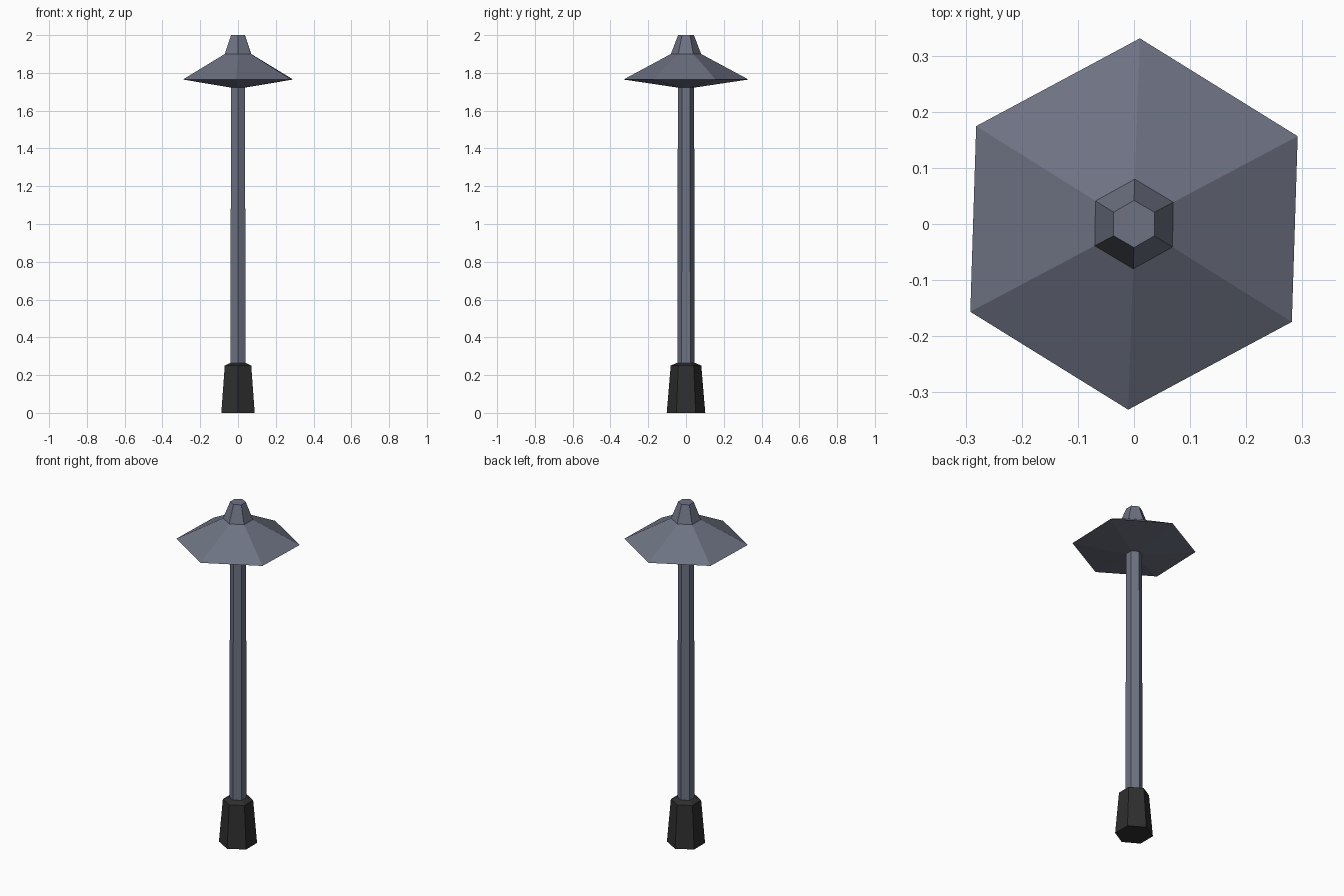
import bpy, bmesh, math

if "Cube" in bpy.data.objects:
    bpy.data.objects.remove(bpy.data.objects["Cube"])


def material(name, rgb):
    m = bpy.data.materials.new(name)
    m.diffuse_color = (*rgb, 1.0)
    m.use_nodes = True
    m.node_tree.nodes["Principled BSDF"].inputs["Base Color"].default_value = m.diffuse_color
    return m


def hex_part(name, rings, mat):
    """Closed six-sided solid from (radius, height, twist in degrees) rings, bottom to top."""
    bm = bmesh.new()
    loops = []
    for r, z, twist in rings:
        angles = [math.radians(90 + twist + 60 * i) for i in range(6)]
        loops.append([bm.verts.new((r * math.cos(a), r * math.sin(a), z)) for a in angles])
    for low, high in zip(loops, loops[1:]):
        for i in range(6):
            j = (i + 1) % 6
            bm.faces.new((low[i], low[j], high[j], high[i]))
    bm.faces.new(loops[0][::-1])
    bm.faces.new(loops[-1])
    bmesh.ops.recalc_face_normals(bm, faces=bm.faces)
    me = bpy.data.meshes.new(name)
    bm.to_mesh(me)
    bm.free()
    me.materials.append(mat)
    ob = bpy.data.objects.new(name, me)
    bpy.context.collection.objects.link(ob)
    return ob


steel = material("blue_grey_metal", (0.155, 0.170, 0.225))
black = material("black_metal", (0.028, 0.028, 0.028))

# Tapered foot with a small chamfer on top
hex_part("base", [(0.102, 0.0, 0), (0.081, 0.25, 0), (0.048, 0.265, 0)], black)

# Slim, slightly tapered pole
hex_part("pole", [(0.046, 0.255, 0), (0.043, 1.73, 0)], steel)

# Wide shade with shallow underside and tapered cap
hex_part("lamp_shade", [(0.043, 1.722, 0), (0.331, 1.765, -1.8),
                        (0.080, 1.90, -1.0), (0.042, 2.0, 0)], steel)
